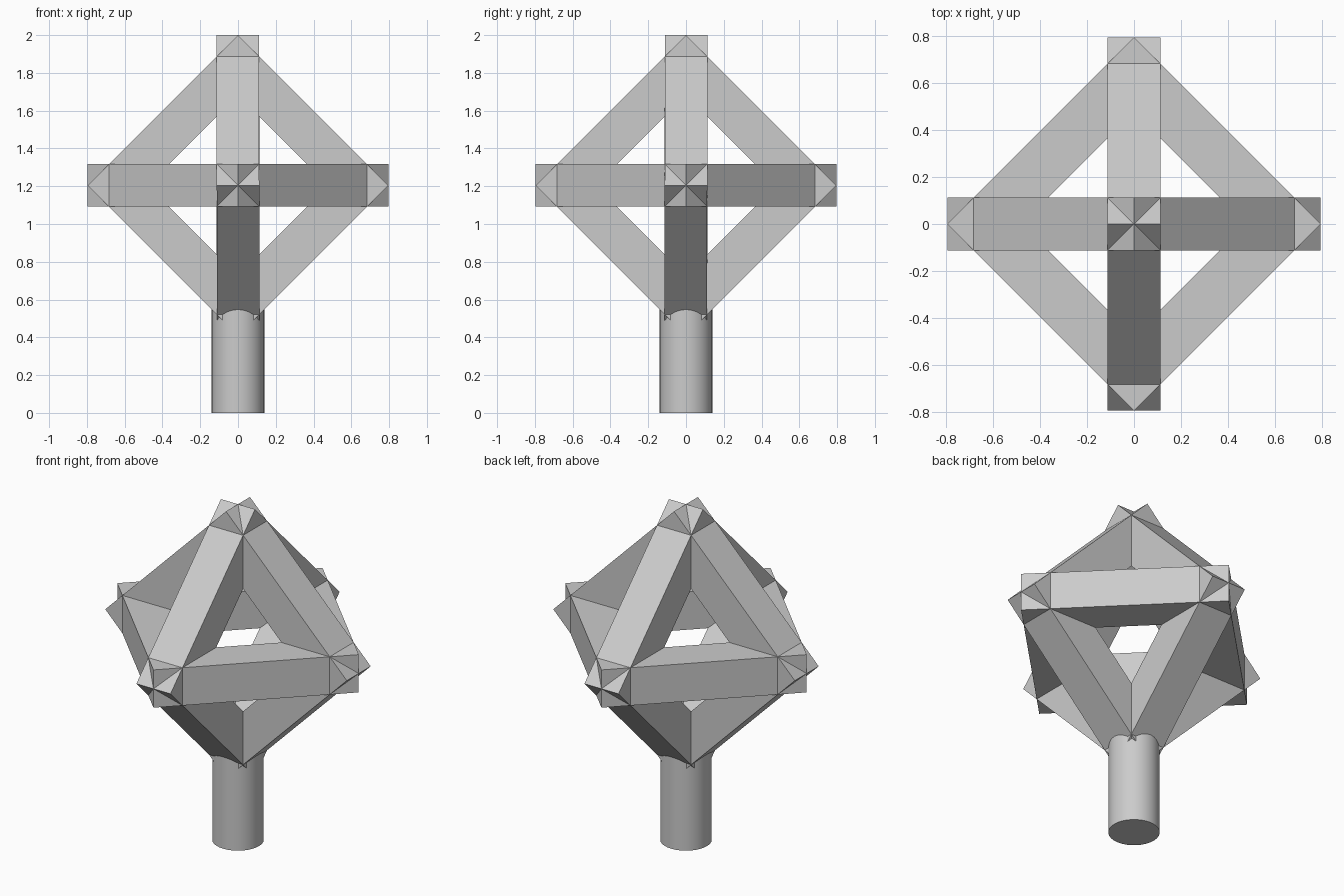
import bpy, bmesh, math
from mathutils import Matrix, Vector

default = bpy.data.objects.get("Cube")
if default:
    bpy.data.objects.remove(default, do_unlink=True)

REACH = 0.796               # centre to outer corner of a frame
BEAM = 0.225                # square beam width
CENTRE = Vector((0, 0, 2 - REACH))
POST_RADIUS = 0.139

grey = bpy.data.materials.new("light grey")
grey.use_nodes = True
grey.diffuse_color = (0.6, 0.6, 0.6, 1)
grey.node_tree.nodes["Principled BSDF"].inputs["Base Color"].default_value = (0.6, 0.6, 0.6, 1)


def square_frame(name, rotation):
    """Mitred square frame with its corners on the axes of its plane."""
    bm = bmesh.new()
    inner = REACH - BEAM * math.sqrt(2)
    loops = []
    for radius, h in ((REACH, -1), (REACH, 1), (inner, 1), (inner, -1)):
        loops.append([bm.verts.new((radius * math.cos(k * math.pi / 2),
                                    radius * math.sin(k * math.pi / 2),
                                    h * BEAM / 2)) for k in range(4)])
    for i in range(4):
        a, b = loops[i], loops[(i + 1) % 4]
        for k in range(4):
            n = (k + 1) % 4
            bm.faces.new((a[k], a[n], b[n], b[k]))
    bmesh.ops.recalc_face_normals(bm, faces=bm.faces)
    bm.transform(Matrix.Translation(CENTRE) @ rotation)
    mesh = bpy.data.meshes.new(name)
    bm.to_mesh(mesh)
    bm.free()
    mesh.materials.append(grey)
    obj = bpy.data.objects.new(name, mesh)
    bpy.context.collection.objects.link(obj)
    return obj


# Three perpendicular frames forming an open octahedron
square_frame("level_frame", Matrix.Identity(4))
square_frame("front_frame", Matrix.Rotation(math.pi / 2, 4, 'X'))
square_frame("side_frame", Matrix.Rotation(math.pi / 2, 4, 'Y'))

# Round post, its top buried in the lowest corner
height = 0.6
bpy.ops.mesh.primitive_cylinder_add(vertices=32, radius=POST_RADIUS, depth=height,
                                    location=(0, 0, height / 2))
post = bpy.context.object
post.name = "post"
post.data.materials.append(grey)
bpy.ops.object.shade_smooth_by_angle(angle=math.radians(30))
